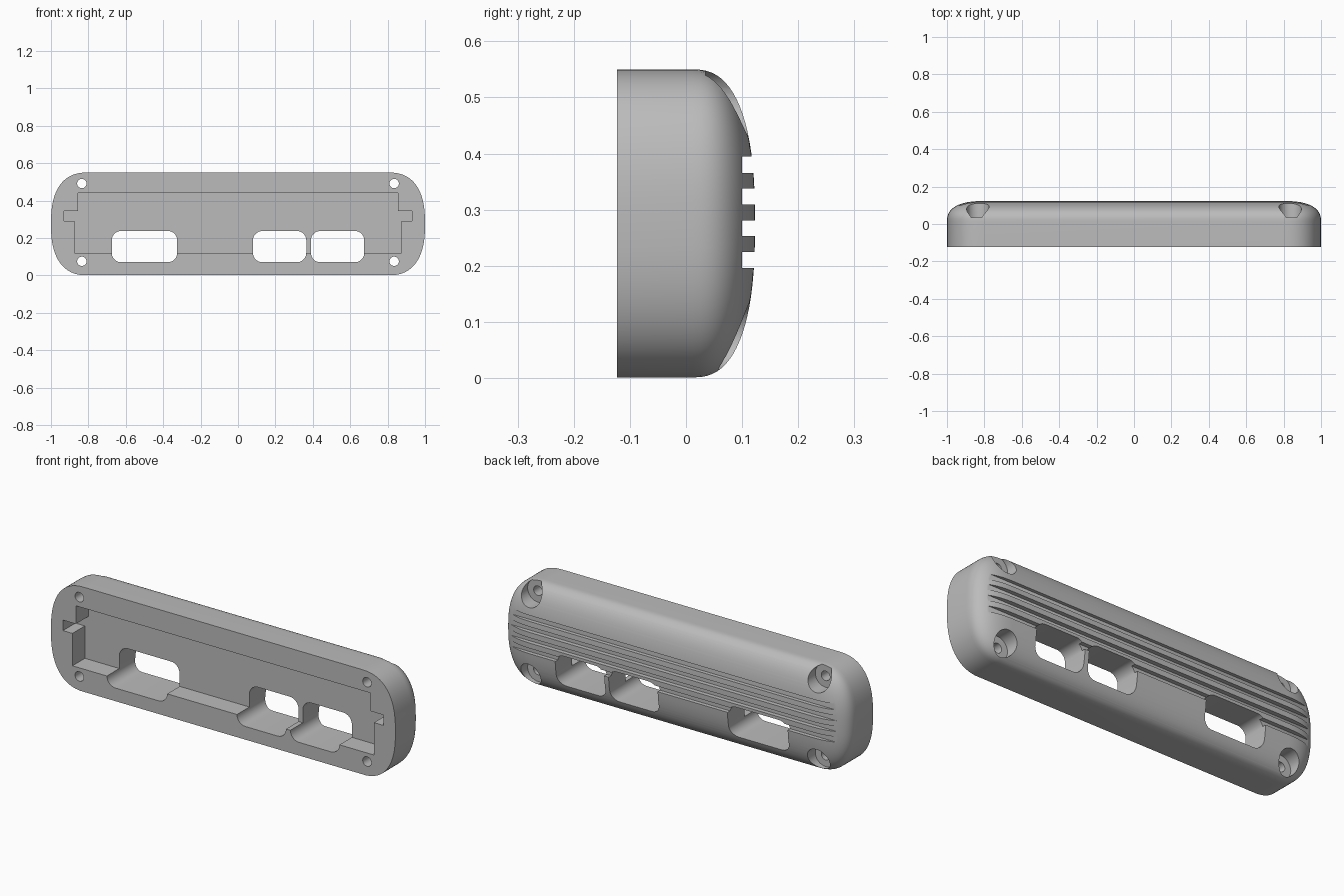
import bpy, bmesh, math
from mathutils import Matrix

if "Cube" in bpy.data.objects:
    bpy.data.objects.remove(bpy.data.objects["Cube"])

gray = bpy.data.materials.new("light gray plastic")
gray.diffuse_color = (0.5, 0.5, 0.5, 1)
gray.use_nodes = True
gray.node_tree.nodes["Principled BSDF"].inputs["Base Color"].default_value = gray.diffuse_color
MID_Z = 0.275


def add_object(name, bm):
    bmesh.ops.recalc_face_normals(bm, faces=bm.faces)
    mesh = bpy.data.meshes.new(name)
    bm.to_mesh(mesh)
    bm.free()
    mesh.materials.append(gray)
    ob = bpy.data.objects.new(name, mesh)
    bpy.context.collection.objects.link(ob)
    return ob


def curve_point(angle):
    """Quarter of a squarish ellipse."""
    return max(math.cos(angle), 0) ** 0.8, max(math.sin(angle), 0) ** 0.8


def prism(name, outline, y0, y1):
    """Extrude an x-z outline from y0 to y1."""
    bm = bmesh.new()
    face = bm.faces.new([bm.verts.new((x, y0, z)) for x, z in outline])
    ext = bmesh.ops.extrude_face_region(bm, geom=[face])
    verts = [v for v in ext["geom"] if isinstance(v, bmesh.types.BMVert)]
    bmesh.ops.translate(bm, verts=verts, vec=(0, y1 - y0, 0))
    return add_object(name, bm)


def rounded_rect(x0, x1, z0, z1, r, steps=8):
    pts = []
    corners = [(x1 - r, z1 - r), (x0 + r, z1 - r), (x0 + r, z0 + r), (x1 - r, z0 + r)]
    for k, (cx, cz) in enumerate(corners):
        for i in range(steps + 1):
            a = math.pi / 2 * (k + i / steps)
            pts.append((cx + r * math.cos(a), cz + r * math.sin(a)))
    return pts


def rect(x0, x1, z0, z1):
    return [(x0, z0), (x1, z0), (x1, z1), (x0, z1)]


def cylinder(name, x, z, r, y0, y1):
    bm = bmesh.new()
    bmesh.ops.create_cone(bm, cap_ends=True, segments=32, radius1=r, radius2=r, depth=y1 - y0,
                          matrix=Matrix.Translation((x, (y0 + y1) / 2, z))
                          @ Matrix.Rotation(math.pi / 2, 4, 'X'))
    return add_object(name, bm)


# Domed housing, lofted from the flat front rim to the curved back
STEPS = 16
quarter = [curve_point(math.pi / 2 * i / STEPS) for i in range(STEPS + 1)]
right = quarter + [(c, -s) for c, s in reversed(quarter[:-1])]
right.sort(key=lambda p: p[1])
levels = [(1.0, -0.123)]
for i in range(21):
    u, h = curve_point(math.pi / 2 * i / 20)
    levels.append((max(u, 0.02), 0.012 + 0.111 * h))
bm = bmesh.new()
rings = []
for u, y in levels:
    ring = [(0.8 + 0.2 * u * c, y, MID_Z + MID_Z * u * s) for c, s in right]
    ring += [(-x, yy, z) for x, yy, z in reversed(ring)]
    rings.append([bm.verts.new(p) for p in ring])
count = len(rings[0])
for a, b in zip(rings, rings[1:]):
    for i in range(count):
        j = (i + 1) % count
        bm.faces.new((a[i], a[j], b[j], b[i]))
bm.faces.new(rings[0])
bm.faces.new(rings[-1])
housing = add_object("housing", bm)

# Front cavity with a narrower upper part and a side notch at each end
half = [(0.875, 0.12), (0.875, 0.29), (0.93, 0.29), (0.93, 0.345), (0.855, 0.345), (0.855, 0.44)]
cutters = [prism("cavity_cutter", half + [(-x, z) for x, z in reversed(half)], -0.2, -0.02)]

# Connector windows through the whole housing
for x0, x1 in ((-0.675, -0.325), (0.08, 0.365), (0.39, 0.675)):
    cutters.append(prism("window_cutter", rounded_rect(x0, x1, 0.07, 0.237, 0.05), -0.3, 0.3))

# Grip grooves across the back
for z0, z1 in ((0.196, 0.225), (0.253, 0.281), (0.309, 0.338), (0.365, 0.395)):
    cutters.append(prism("groove_cutter", rect(-1.1, 1.1, z0, z1), 0.1, 0.3))

# Screw holes with wide recesses at the back
for x in (-0.835, 0.835):
    for z in (0.075, 0.491):
        cutters.append(cylinder("screw_hole_cutter", x, z, 0.025, -0.3, 0.3))
        cutters.append(cylinder("screw_recess_cutter", x, z, 0.06, 0.035, 0.3))

# Cut everything out of the housing
bpy.context.view_layer.objects.active = housing
housing.select_set(True)
for cutter in cutters:
    mod = housing.modifiers.new("cut", 'BOOLEAN')
    mod.operation = 'DIFFERENCE'
    mod.solver = 'EXACT'
    mod.object = cutter
    bpy.ops.object.modifier_apply(modifier=mod.name)
    bpy.data.objects.remove(cutter, do_unlink=True)
bpy.ops.object.shade_smooth_by_angle(angle=math.radians(30))
